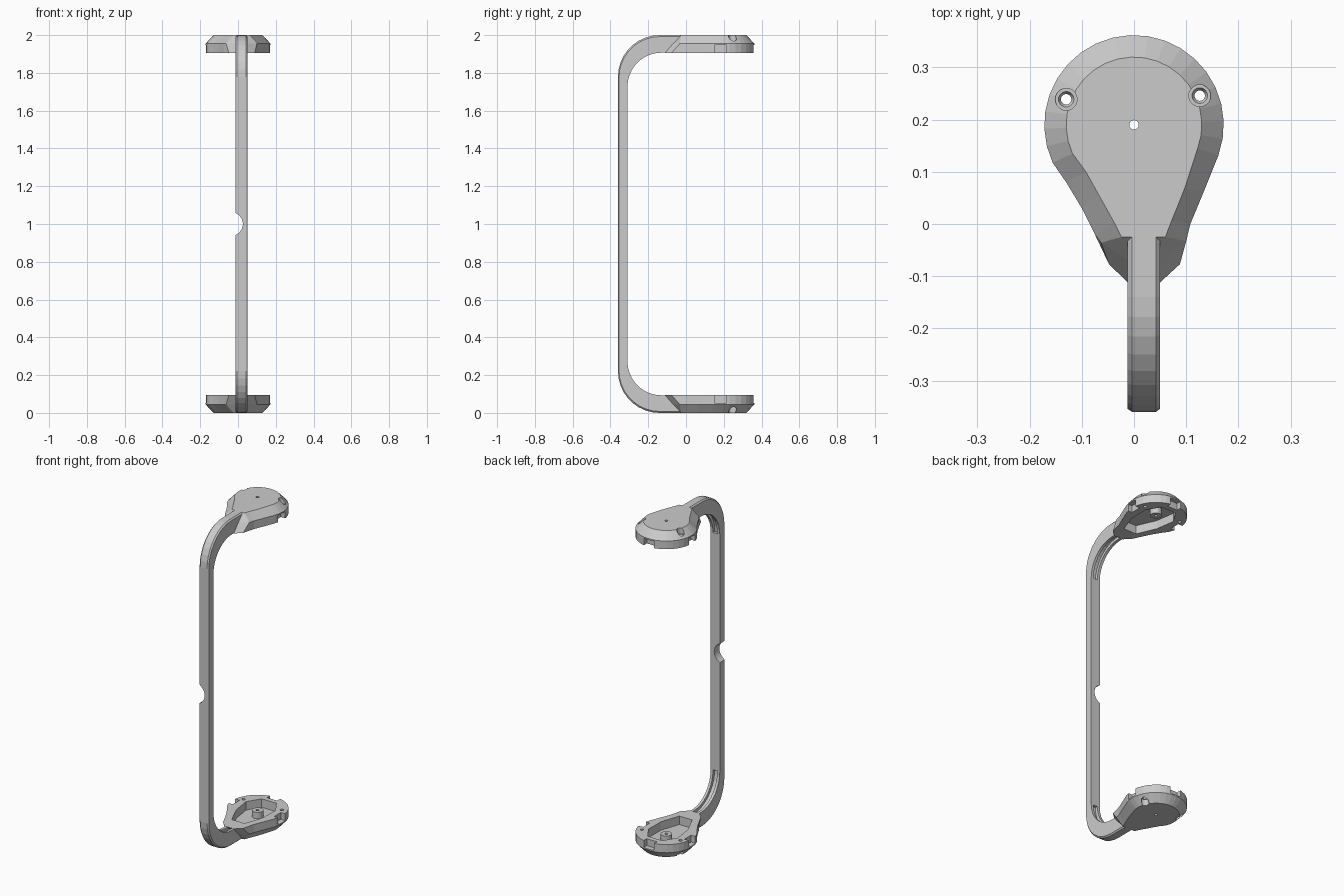
import bpy, bmesh
from math import sin, cos, radians, pi
from mathutils import Matrix

if "Cube" in bpy.data.objects:
    bpy.data.objects.remove(bpy.data.objects["Cube"])


def loft(name, rings):
    """Skin a list of equal-length point rings and cap both ends."""
    bm = bmesh.new()
    rows = [[bm.verts.new(p) for p in ring] for ring in rings]
    n = len(rows[0])
    for a, b in zip(rows, rows[1:]):
        for i in range(n):
            j = (i + 1) % n
            bm.faces.new((a[i], a[j], b[j], b[i]))
    bm.faces.new(rows[0][::-1])
    bm.faces.new(rows[-1])
    bmesh.ops.recalc_face_normals(bm, faces=bm.faces)
    mesh = bpy.data.meshes.new(name)
    bm.to_mesh(mesh)
    bm.free()
    ob = bpy.data.objects.new(name, mesh)
    bpy.context.collection.objects.link(ob)
    return ob


def prism(name, pts, z0, z1):
    return loft(name, [[(x, y, z) for x, y in pts] for z in (z0, z1)])


def arc(cx, cy, r, a0, a1, n):
    return [(cx + r * cos(radians(a0 + (a1 - a0) * i / n)),
             cy + r * sin(radians(a0 + (a1 - a0) * i / n))) for i in range(n + 1)]


def circle(cx, cy, r, n=20):
    return arc(cx, cy, r, 0, 360, n)[:-1]


def box(x0, x1, y0, y1):
    return [(x0, y0), (x1, y0), (x1, y1), (x0, y1)]


def cut(ob, cutters):
    bpy.context.view_layer.objects.active = ob
    for c in cutters:
        c.hide_render = True
        m = ob.modifiers.new("cut", 'BOOLEAN')
        m.operation, m.solver, m.object = 'DIFFERENCE', 'EXACT', c
        bpy.ops.object.modifier_apply(modifier=m.name)


def mirror_down(ob, name):
    """Copy a part reflected about the plane z = 1."""
    mesh = ob.data.copy()
    mesh.transform(Matrix.Translation((0, 0, 2)) @ Matrix.Diagonal((1, 1, -1, 1)))
    mesh.flip_normals()
    bpy.context.collection.objects.link(bpy.data.objects.new(name, mesh))


def remove(obs):
    for o in obs:
        bpy.data.objects.remove(o, do_unlink=True)


# C-shaped bar: matching outer and inner paths in (y, z)
X0, X1, CH = -0.012, 0.05, 0.008
outer = [(-0.025, 2.0)] + arc(-0.14, 1.78, 0.22, 90, 180, 9)
inner = [(-0.025, 1.907)] + arc(-0.13, 1.727, 0.18, 90, 180, 9)
flip = lambda path: [(y, 2 - z) for y, z in reversed(path)]


def bar_ring(o, i):
    dy, dz = i[0] - o[0], i[1] - o[1]
    k = CH / (dy * dy + dz * dz) ** 0.5
    m = (o[0] + dy * k, o[1] + dz * k)
    return [(X0, *i), (X1, *i), (X1, *m), (X1 - CH, *o), (X0 + CH, *o), (X0, *m)]


bar = loft("curved_bar", [bar_ring(o, i) for o, i in
                          zip(outer + flip(outer), inner + flip(inner))])

# Grooves along the inside of both bends, and the finger notch at mid height
deep = [(-0.06, 1.925)] + arc(-0.13, 1.727, 0.198, 90, 180, 9)
free = [(-0.06, 1.88)] + arc(-0.13, 1.727, 0.16, 90, 180, 9)
groove = loft("groove_cutter", [[(0.005, *d), (0.034, *d), (0.034, *f), (0.005, *f)]
                                for d, f in zip(deep, free)])
groove_low = loft("groove_cutter_low", [[(0.005, *d), (0.034, *d), (0.034, *f), (0.005, *f)]
                                        for d, f in zip(flip(deep), flip(free))])
notch = loft("notch_cutter", [[(x, y, z) for x, z in circle(-0.037, 1.0, 0.063, 28)]
                              for y in (-0.5, -0.2)])
cutters = [groove, groove_low, notch]
cut(bar, cutters)
remove(cutters)


# Teardrop pad: outline rings at underside, chamfer line and top face
def ring(right, radius, left, z):
    return [(x, y, z) for x, y in right + arc(0, 0.19, radius, -20, 205, 20) + left]


bottom = ring([(0.05, -0.112), (0.088, -0.077), (0.108, 0.0), (0.135, 0.065)], 0.172,
              [(-0.13, 0.08), (-0.1, 0.03), (-0.075, -0.02), (-0.048, -0.077), (-0.012, -0.112)],
              1.905)
middle = ring([(0.05, -0.068), (0.1, -0.033), (0.108, 0.0), (0.135, 0.065)], 0.172,
              [(-0.13, 0.08), (-0.1, 0.03), (-0.075, -0.02), (-0.063, -0.036), (-0.012, -0.068)],
              1.955)
top = ring([(0.05, -0.025), (0.06, -0.025), (0.072, 0.006), (0.097, 0.068)], 0.13,
           [(-0.092, 0.1), (-0.067, 0.055), (-0.038, 0.003), (-0.024, -0.025), (-0.012, -0.025)],
           2.0)
pad = loft("upper_pad", [bottom, middle, top])
hub = prism("upper_hub", circle(0, 0.19, 0.032), 1.918, 1.962)

# Pocket, rim notches and screw holes
pocket = [(-0.03, -0.018), (0.058, -0.018), (0.098, 0.1), (0.1, 0.22),
          (0.05, 0.3), (-0.05, 0.3), (-0.1, 0.22), (-0.082, 0.1)]
cutters = [prism("pocket_cutter", pocket, 1.8, 1.957),
           prism("back_notch_cutter", box(-0.035, 0.035, 0.33, 0.5), 1.8, 1.947)]
for s in (-1, 1):
    cutters.append(prism("side_notch_cutter",
                         box(*sorted((s * 0.14, s * 0.3)), 0.15, 0.215), 1.8, 1.947))
for x, y in ((-0.13, 0.239), (0.126, 0.246)):
    cutters.append(prism("counterbore_cutter", circle(x, y, 0.021), 1.962, 2.1))
    cutters.append(loft("screw_hole_cutter", [
        [(px, py, z) for px, py in circle(x, y, r)]
        for r, z in ((0.01, 1.8), (0.01, 1.952), (0.017, 1.966))]))
centre = prism("centre_hole_cutter", circle(0, 0.19, 0.009, 16), 1.8, 2.1)
cut(pad, cutters + [centre])
cut(hub, [centre])
remove(cutters + [centre])

# Mirrored lower end
mirror_down(pad, "lower_pad")
mirror_down(hub, "lower_hub")
